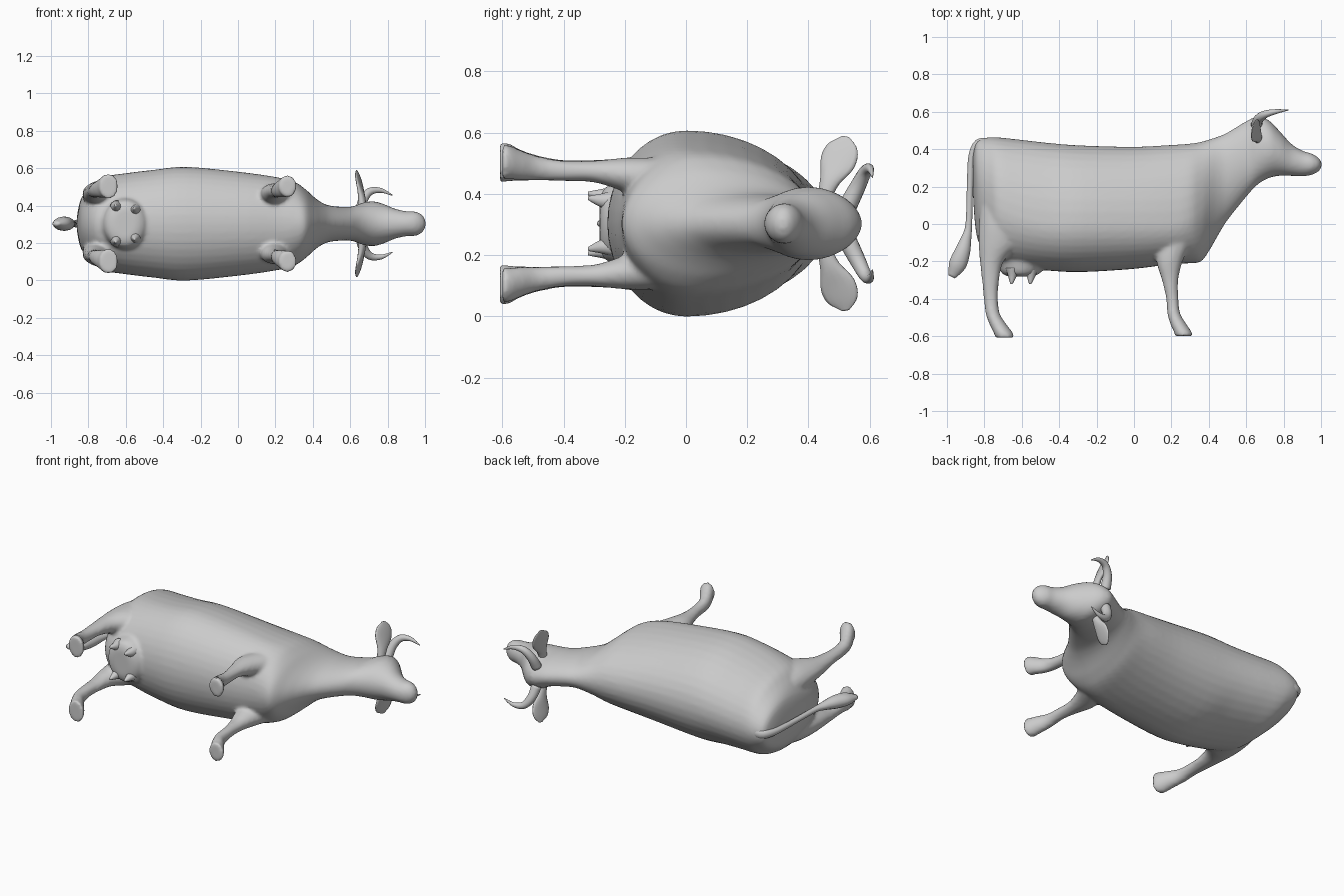
import bpy, bmesh, math
from mathutils import Vector

MID = 0.303          # height of the animal's symmetry plane (it lies on its side)
hide = bpy.data.materials.new("grey_hide")
hide.diffuse_color = (0.6, 0.6, 0.6, 1)


def smooth_rows(rows, steps=4):
    """Catmull-Rom interpolation between rows of numbers."""
    out = []
    for i in range(len(rows) - 1):
        a, b, c, d = (rows[max(i - 1, 0)], rows[i], rows[i + 1],
                      rows[min(i + 2, len(rows) - 1)])
        for k in range(steps):
            t = k / steps
            out.append([0.5 * (2 * q + (r - p) * t + (2 * p - 5 * q + 4 * r - s) * t * t
                               + (3 * q - p - 3 * r + s) * t ** 3)
                        for p, q, r, s in zip(a, b, c, d)])
    return out + [list(rows[-1])]


def loft(bm, rings):
    """Skin a list of rings and cap both ends."""
    vs = [[bm.verts.new((p[0], p[1], p[2] + MID)) for p in ring] for ring in rings]
    n = len(vs[0])
    for a, b in zip(vs, vs[1:]):
        for i in range(n):
            j = (i + 1) % n
            bm.faces.new((a[i], a[j], b[j], b[i]))
    bm.faces.new(vs[0])
    bm.faces.new(vs[-1])


def angles(n):
    return [2 * math.pi * i / n for i in range(n)]


def limb(bm, rows, side=1, n=20):
    """Rows: y, centre x, radius x, centre offset, radius offset."""
    loft(bm, [[(x + rx * math.cos(a), y, side * w + rw * math.sin(a)) for a in angles(n)]
              for y, x, rx, w, rw in smooth_rows(rows)])


def tube(bm, rows, ref, side=1, n=14):
    """Rows: x, y, offset, radius along ref, radius across it."""
    rows = smooth_rows(rows)
    pts = [Vector((r[0], r[1], r[2] * side)) for r in rows]
    rings = []
    for i, (p, r) in enumerate(zip(pts, rows)):
        t = (pts[min(i + 1, len(pts) - 1)] - pts[max(i - 1, 0)]).normalized()
        u = Vector(ref)
        u = (u - t * u.dot(t)).normalized()
        v = t.cross(u)
        rings.append([p + u * r[3] * math.cos(a) + v * r[4] * math.sin(a) for a in angles(n)])
    loft(bm, rings)


def finish(name, bm):
    bmesh.ops.recalc_face_normals(bm, faces=bm.faces)
    me = bpy.data.meshes.new(name)
    bm.to_mesh(me)
    bm.free()
    me.materials.append(hide)
    for f in me.polygons:
        f.use_smooth = True
    ob = bpy.data.objects.new(name, me)
    bpy.context.collection.objects.link(ob)
    return ob


# Trunk, neck and head: x, top, widest level, bottom, half width
trunk = [(-.862, .36, .28, .18, .03), (-.85, .42, .26, .0, .10), (-.83, .45, .2, -.1, .15),
         (-.78, .463, .12, -.19, .205), (-.72, .463, .08, -.22, .25),
         (-.6, .45, .03, -.235, .27), (-.45, .433, 0, -.25, .288),
         (-.28, .42, 0, -.257, .304), (0, .413, 0, -.24, .278), (.2, .423, 0, -.215, .25),
         (.3, .43, .03, -.21, .225), (.36, .44, .07, -.20, .185), (.41, .455, .15, -.13, .14),
         (.45, .468, .2, -.06, .112), (.5, .49, .25, .02, .095), (.6, .55, .34, .145, .09),
         (.66, .575, .39, .21, .11), (.72, .555, .40, .245, .12), (.78, .495, .38, .258, .105),
         (.84, .43, .34, .257, .08), (.9, .392, .325, .255, .067), (.95, .377, .32, .262, .065),
         (.985, .355, .32, .28, .047), (1.002, .335, .318, .30, .018)]
bm = bmesh.new()
rings = []
for x, top, mid, bot, hw in smooth_rows(trunk):
    rings.append([(x, mid + math.sin(a) * ((top - mid) if math.sin(a) > 0 else (mid - bot)),
                   hw * math.cos(a)) for a in angles(40)])
loft(bm, rings)

# Legs: thigh down to flared hoof
hind = [(.12, -.70, .12, .13, .09), (0, -.705, .125, .15, .085), (-.1, -.72, .112, .16, .07),
        (-.2, -.76, .064, .165, .05), (-.3, -.767, .046, .172, .036),
        (-.4, -.765, .038, .173, .035), (-.48, -.755, .038, .181, .041),
        (-.54, -.725, .046, .19, .052), (-.58, -.70, .051, .2, .063), (-.608, -.69, .051, .2, .067)]
fore = [(0, .24, .1, .14, .07), (-.1, .215, .09, .15, .065), (-.2, .19, .07, .16, .055),
        (-.3, .193, .044, .17, .036), (-.4, .205, .033, .172, .034), (-.48, .213, .035, .18, .04),
        (-.54, .24, .044, .19, .05), (-.575, .26, .047, .2, .056), (-.60, .267, .049, .2, .06)]
for s in (1, -1):
    limb(bm, hind, s)
    limb(bm, fore, s)

# Udder
limb(bm, [(-.15, -.6, .13, 0, .15), (-.22, -.6, .125, 0, .135),
          (-.265, -.605, .10, 0, .118), (-.282, -.605, .06, 0, .08)], n=28)

# Fuse trunk, legs and udder into one soft skin
body = finish("body", bm)
mod = body.modifiers.new("fuse", 'REMESH')
mod.mode = 'VOXEL'
mod.voxel_size = 0.011
mod.use_smooth_shade = True
mod = body.modifiers.new("soften", 'SMOOTH')
mod.factor = 0.5
mod.iterations = 5

# Teats
bm = bmesh.new()
for s in (1, -1):
    for x, w in ((-.65, .09), (-.55, .075)):
        limb(bm, [(-.235, x, .035, w, .035), (-.275, x, .024, w, .024),
                  (-.305, x - .003, .013, w + .005, .013), (-.32, x - .005, .006, w + .008, .006)],
             s, 10)
finish("teats", bm)

# Tail with leaf-shaped tuft
bm = bmesh.new()
tube(bm, [(-.78, .44, 0, .03, .02), (-.835, .432, 0, .026, .02), (-.868, .36, 0, .02, .018),
          (-.877, .2, 0, .016, .017), (-.883, 0, 0, .016, .018), (-.898, -.08, 0, .025, .029),
          (-.918, -.15, 0, .037, .043), (-.945, -.22, 0, .035, .047), (-.975, -.282, 0, .01, .02)],
     (0, 0, 1))
finish("tail", bm)

# Ears and horns
for s, label in ((1, "left"), (-1, "right")):
    bm = bmesh.new()
    tube(bm, [(.665, .45, .08, .02, .022), (.662, .47, .14, .018, .034), (.652, .495, .2, .012, .06),
              (.642, .513, .25, .008, .052), (.635, .522, .284, .003, .012)], (1, -.3, 0), s)
    finish(label + "_ear", bm)
    bm = bmesh.new()
    tube(bm, [(.655, .53, .06, .03, .03), (.668, .563, .125, .026, .026),
              (.705, .588, .172, .02, .021), (.765, .602, .178, .012, .013),
              (.825, .609, .152, .002, .003)], (0, 1, 0), s)
    finish(label + "_horn", bm)
